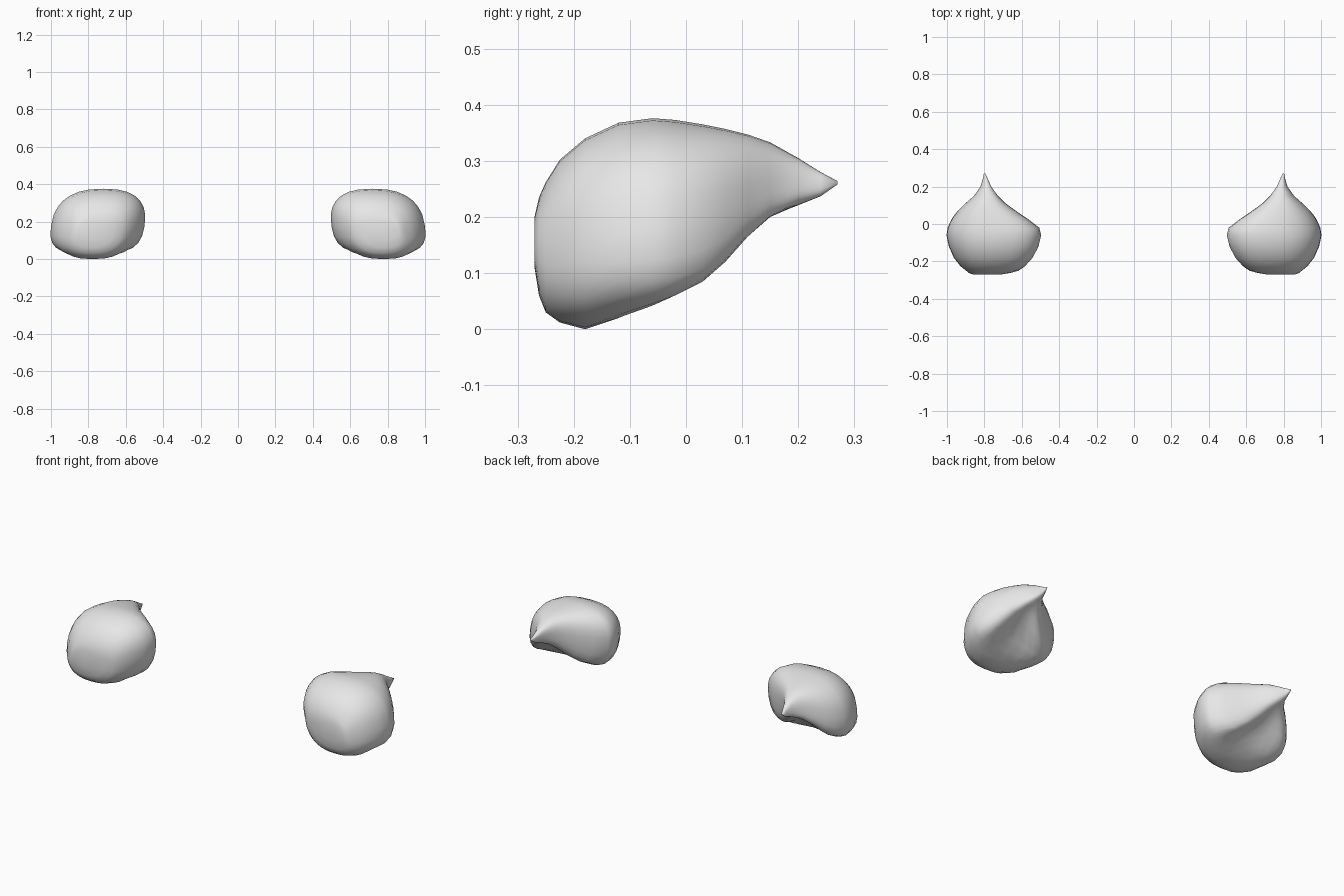
import bpy, bmesh, math

cube = bpy.data.objects.get("Cube")
if cube:
    bpy.data.objects.remove(cube, do_unlink=True)

grey = bpy.data.materials.new("light_grey")
grey.use_nodes = True
grey.diffuse_color = (0.8, 0.8, 0.8, 1)
grey.node_tree.nodes["Principled BSDF"].inputs["Base Color"].default_value = (0.8, 0.8, 0.8, 1)

SIDES = 28
POWER = 2 / 2.5   # squareness of the cross-section
LEAN = 0.15       # crown leans toward the centre

# Cross-sections from the blunt front to the pointed back:
# y, inner x, outer x, top z, bottom z, widest z, hollow of the underside
SECTIONS = [
    (-.27, .71, .86, .20, .11, .155, 0),
    (-.262, .665, .88, .235, .06, .15, 0),
    (-.25, .62, .895, .262, .03, .15, 0),
    (-.225, .585, .925, .302, .012, .16, 0),
    (-.18, .545, .96, .34, 0, .17, 0),
    (-.12, .515, .987, .368, .02, .17, .1),
    (-.06, .50, 1.0, .376, .042, .175, .3),
    (-.02, .51, .993, .373, .06, .18, .5),
    (.03, .575, .97, .365, .085, .19, .65),
    (.07, .635, .94, .357, .12, .20, .65),
    (.11, .69, .90, .347, .165, .22, .5),
    (.15, .73, .855, .333, .20, .24, .3),
    (.20, .765, .82, .305, .221, .255, 0),
    (.24, .782, .808, .28, .237, .258, 0),
    (.27, .795, .803, .264, .258, .261, 0),
]


def bend(v):
    return math.copysign(abs(v) ** POWER, v)


def ring_points(side, y, inner, outer, top, bottom, mid, hollow):
    """Rounded section whose underside can be scooped between two lobes."""
    angles = [2 * math.pi * i / SIDES for i in range(SIDES)]
    shape = []
    for a in angles:
        u, w = bend(math.cos(a)), bend(math.sin(a))
        if w < 0:
            w += hollow * (1 - u * u) ** 2
        shape.append((u, w, math.sin(a) < -1e-6))
    deepest = -min(w for u, w, under in shape)
    points = []
    for u, w, under in shape:
        z = mid + (w / deepest * (mid - bottom) if under else w * (top - mid))
        x = (inner + outer) / 2 + u * (outer - inner) / 2 - LEAN * (z - mid)
        points.append((side * x, y, z))
    return points


def make_drop(name, side):
    bm = bmesh.new()
    rings = [[bm.verts.new(p) for p in ring_points(side, *s)] for s in SECTIONS]
    for a, b in zip(rings, rings[1:]):
        for i in range(SIDES):
            j = (i + 1) % SIDES
            bm.faces.new((a[i], a[j], b[j], b[i]))
    bm.faces.new(rings[0])
    bm.faces.new(rings[-1])
    bmesh.ops.recalc_face_normals(bm, faces=bm.faces)
    for f in bm.faces:
        f.smooth = True
    mesh = bpy.data.meshes.new(name)
    bm.to_mesh(mesh)
    bm.free()
    mesh.materials.append(grey)
    obj = bpy.data.objects.new(name, mesh)
    bpy.context.collection.objects.link(obj)


# Mirrored pair
make_drop("left_drop", 1)
make_drop("right_drop", -1)
